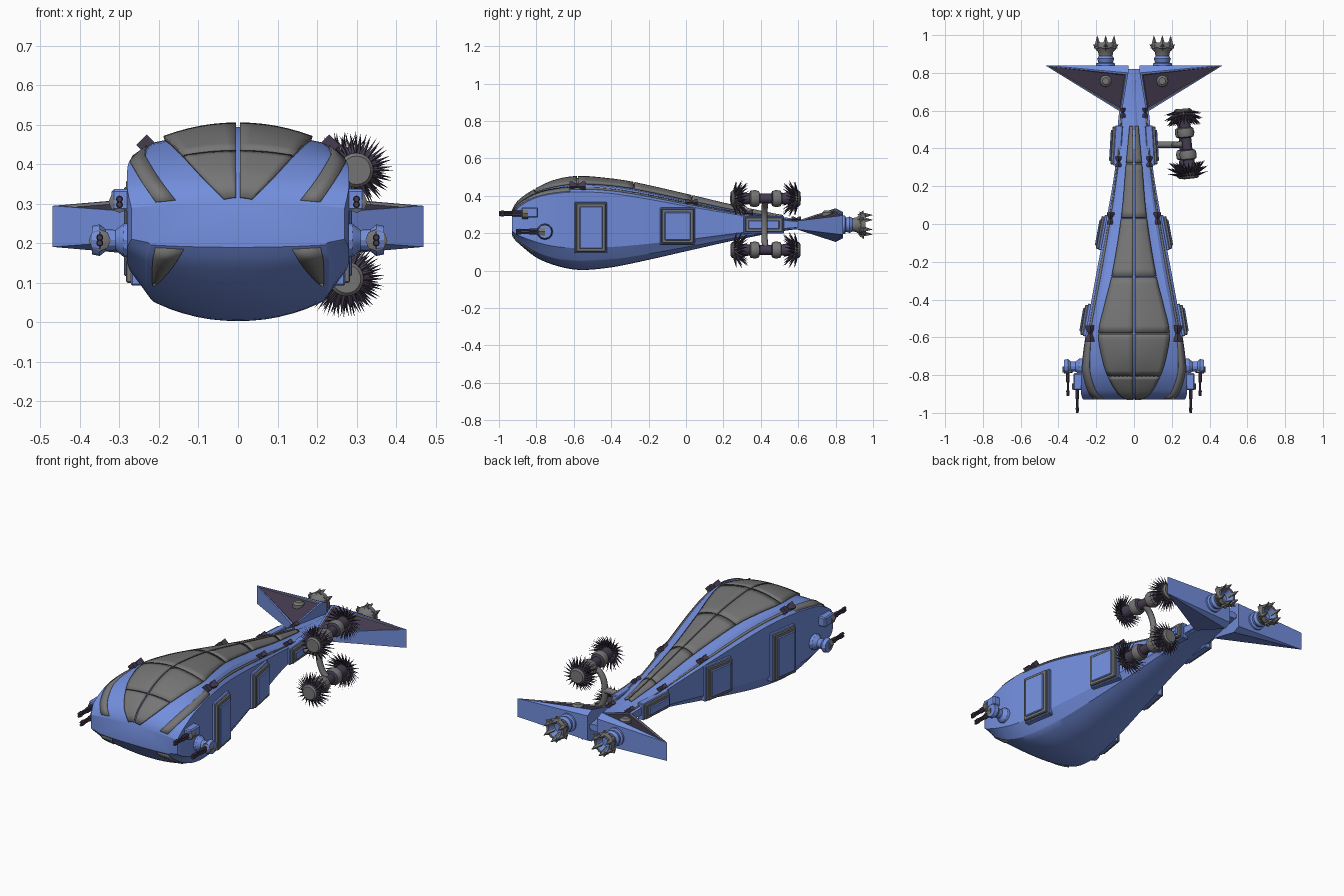
import bpy, bmesh, math
from mathutils import Vector, Matrix

if "Cube" in bpy.data.objects:
    bpy.data.objects.remove(bpy.data.objects["Cube"])

def mat(name, c):
    m = bpy.data.materials.new(name)
    m.diffuse_color = (*c, 1)
    m.use_nodes = True
    m.node_tree.nodes["Principled BSDF"].inputs["Base Color"].default_value = m.diffuse_color
    return m
BLUE = mat("hull blue", (0.17, 0.27, 0.72))
GREY = mat("metal grey", (0.18, 0.18, 0.18))
DARK = mat("dark purple", (0.06, 0.045, 0.08))

def finish(bm, name, mats, solid=0):
    bmesh.ops.recalc_face_normals(bm, faces=bm.faces[:])
    me = bpy.data.meshes.new(name)
    bm.to_mesh(me)
    bm.free()
    ob = bpy.data.objects.new(name, me)
    bpy.context.collection.objects.link(ob)
    for m in mats:
        me.materials.append(m)
    if solid:
        md = ob.modifiers.new("thickness", 'SOLIDIFY')
        md.thickness, md.offset = solid, 0
    return ob

def loft(name, rows, m, solid=0, closed=False):
    bm = bmesh.new()
    vs = [[bm.verts.new(p) for p in r] for r in rows]
    n = len(rows[0])
    for a, b in zip(vs, vs[1:]):
        for i in range(n if closed else n - 1):
            j = (i + 1) % n
            bm.faces.new((a[i], a[j], b[j], b[i]))
    if closed:
        bm.faces.new(vs[0])
        bm.faces.new(vs[-1])
    return finish(bm, name, [m], solid)

def lathe(name, origin, axis, profile, mats, n=16):
    """profile: (distance, radius, material index of the band that starts here)"""
    q = Vector(axis).to_track_quat('Z', 'Y')
    bm = bmesh.new()
    rings = [[bm.verts.new(Vector(origin) + q @ Vector((r * math.cos(k * math.tau / n),
              r * math.sin(k * math.tau / n), a))) for k in range(n)] for a, r, _ in profile]
    for a, b, p in zip(rings, rings[1:], profile):
        for k in range(n):
            f = bm.faces.new((a[k], a[(k + 1) % n], b[(k + 1) % n], b[k]))
            f.material_index = p[2]
    for ring, p in ((rings[0], profile[0]), (rings[-1], profile[-1])):
        bm.faces.new(ring).material_index = p[2]
    return finish(bm, name, mats)

def box(name, c, size, m, rot=0, bevel=0.006):
    bm = bmesh.new()
    bmesh.ops.create_cube(bm, size=1, matrix=Matrix.Translation(c) @ Matrix.Rotation(rot, 4, 'Z')
                          @ Matrix.Diagonal((*size, 1)))
    bmesh.ops.bevel(bm, geom=bm.edges[:], offset=bevel, segments=1, affect='EDGES')
    return finish(bm, name, [m])

def spikes(name, items, m, n=4):
    bm = bmesh.new()
    for base, tip, r in items:
        d = tip - base
        M = Matrix.Translation((base + tip) / 2) @ d.to_track_quat('Z', 'Y').to_matrix().to_4x4()
        bmesh.ops.create_cone(bm, cap_ends=True, segments=n, radius1=r, radius2=0, depth=d.length, matrix=M)
    return finish(bm, name, [m])

# Hull stations: y, half width, keel, side low, side high, rim x, rim z, canopy x, canopy top
ST = [(-.93, .27, .19, .20, .29, .15, .30, .03, .305), (-.90, .28, .15, .17, .335, .185, .35, .08, .36),
      (-.80, .28, .07, .12, .39, .215, .415, .14, .43), (-.70, .272, .028, .09, .412, .22, .442, .17, .475),
      (-.58, .255, .004, .08, .42, .215, .455, .187, .495), (-.43, .23, .013, .085, .415, .19, .45, .155, .485),
      (-.28, .203, .04, .10, .395, .16, .43, .117, .463), (.03, .145, .11, .145, .34, .11, .365, .065, .393),
      (.30, .10, .17, .19, .295, .075, .31, .04, .33), (.60, .078, .222, .226, .262, .045, .268, .014, .274),
      (.82, .03, .225, .23, .255, .02, .26, .008, .265)]

def slope(i, k):
    a, b = ST[max(i - 1, 0)], ST[min(i + 1, len(ST) - 1)]
    return (b[k] - a[k]) / (b[0] - a[0])

def S(y):
    i = max(j for j in range(len(ST) - 1) if ST[j][0] <= y or j == 0)
    a, b = ST[i], ST[i + 1]
    h = b[0] - a[0]
    t = (y - a[0]) / h
    return [(2*t**3 - 3*t*t + 1) * a[k] + (t**3 - 2*t*t + t) * h * slope(i, k)
            + (3*t*t - 2*t**3) * b[k] + (t**3 - t*t) * h * slope(i + 1, k) for k in range(1, 9)]

def span(a, b, n):
    return [a + (b - a) * i / n for i in range(n + 1)]

def canopy_z(s, u):
    edge = s[5] + .15 * (s[7] - s[5])
    return s[7] - (s[7] - edge) * u * u

def belly(s, t):
    return .82 * s[0] * t, s[1] + .6 * (s[2] - s[1]) * t**2.2

def chamfer(y, u, s=None):
    s = s or S(y)
    return Vector((s[0] + (s[4] - s[0]) * u, y, s[3] + (s[5] - s[3]) * u))

def ring(y):
    s = S(y)
    half = [belly(s, i / 6) for i in range(7)]
    half += [(.84 * s[0], half[-1][1] + .006), (s[0], s[2] + .12 * (s[3] - s[2])), (s[0], s[3]), (s[4], s[5])]
    half += [(s[6] * u, canopy_z(s, u)) for u in (1, .75, .5, .25, 0)]
    return [(x, y, z) for x, z in half] + [(-x, y, z) for x, z in half[-2:0:-1]]

loft("hull", [ring(y) for y in span(-.93, -.8, 8) + span(-.78, .82, 48)], BLUE, closed=True)

for sx in (-1, 1):
    # canopy panes, split by the centre spine and cross seams
    seams = [-.93, -.805, -.58, -.28, .03, .32, .52]
    for i, (a, b) in enumerate(zip(seams, seams[1:])):
        rows = []
        for y in span(a + .003, b - .003, 8):
            s = S(y)
            rows.append([(sx * (.005 + (s[6] - .005) * u), y, canopy_z(s, u) + .005) for u in span(0, 1, 6)])
        loft(f"canopy_pane_{i}", rows, GREY, .012)
    # grey bands along the shoulder, wide at the nose and thin behind
    for name, a, b, u0, u1 in (("nose_band", -.925, -.62, (.55, .12), (.98, .75)),
                               ("shoulder_strip", -.62, .6, (.4, .4), (.62, .62))):
        rows = []
        for i, y in enumerate(span(a, b, 24)):
            t = min(1, i / 12)
            rows.append([Vector((sx, 1, 1)) * chamfer(y, p[0] + (p[1] - p[0]) * t) for p in (u0, u1)])
        loft(name, rows, GREY, .01)
    # chin plates under the nose
    rows = []
    for i, y in enumerate(span(-.925, -.8, 6)):
        s = S(y)
        rows.append([(sx * belly(s, t)[0], y, belly(s, t)[1]) for t in (.62 + .05 * i, .94)])
    loft("chin_plate", rows, GREY, .01)
    # side doors: blue base, grey frame, blue panel
    for n, (y0, y1, z0, z1) in enumerate(((-.59, -.43, .10, .36), (-.135, .04, .145, .33), (.315, .515, .205, .285))):
        y, z = (y0 + y1) / 2, (z0 + z1) / 2
        w = S(y)[0]
        rot = math.atan2(S(y0)[0] - S(y1)[0], y1 - y0) * sx
        ly, lz = y1 - y0, z1 - z0
        for part, out, k, m in (("base", .014, .014, BLUE), ("frame", .028, 0, GREY), ("panel", .036, -.034, BLUE)):
            box(f"door_{part}_{n}", (sx * (w + out - .02), y, z), (.04, ly + k, lz + k), m, rot, .004)
    # bow-tie clips on the shoulder
    for y, k in ((-.58, 1), (.03, .75), (.33, .65), (.59, .6)):
        c = chamfer(y, .6) + Vector((0, 0, .008))
        lathe("clip", (sx * c.x, y, c.z), (0, 1, 0), [(-.042 * k, .026 * k, 0), (-.025 * k, .026 * k, 0), (0, .01 * k, 0),
              (.025 * k, .026 * k, 0), (.042 * k, .026 * k, 0)], [DARK], 4)
    # upper and lower nose guns
    box("upper_gun_mount", (sx * .295, -.835, .31), (.05, .09, .055), BLUE)
    lathe("lower_gun_mount", (sx * .26, -.755, .208), (sx, 0, 0), [(0, .045, 0), (.03, .042, 0), (.05, .026, 0),
          (.075, .028, 0), (.09, .04, 0), (.11, .036, 0)], [BLUE], 12)
    for x, y, z, length in ((.30, -.875, .305, .125), (.35, -.785, .208, .125)):
        lathe("gun_collar", (sx * x, y + .03, z), (0, -1, 0), [(0, .028, 0), (.03, .028, 0), (.035, .015, 0)], [GREY], 8)
        for dz in (-.007, .007):
            lathe("gun_barrel", (sx * x, y, z + dz), (0, -1, 0), [(0, .009, 0), (.05, .009, 0), (.055, .006, 0),
                  (length - .03, .006, 0), (length - .025, .009, 0), (length, .007, 0)], [DARK], 8)

    # tail wing: upper face inset with grey frame and dark plate
    bm = bmesh.new()
    pts = [(.065, .59, .022), (.03, .80, .09), (.03, .84, .07), (.47, .84, .052)]
    top = [bm.verts.new((sx * x, y, .243 + h)) for x, y, h in pts]
    bot = [bm.verts.new((sx * x, y, .243 - h)) for x, y, h in pts]
    plate = bm.faces.new((top[0], top[1], top[3]))
    bm.faces.new((top[1], top[2], top[3]))
    bm.faces.new((bot[0], bot[1], bot[3]))
    bm.faces.new((bot[1], bot[2], bot[3]))
    for a, b in ((0, 1), (1, 2), (2, 3), (3, 0)):
        bm.faces.new((top[a], top[b], bot[b], bot[a]))
    bmesh.ops.recalc_face_normals(bm, faces=bm.faces[:])
    bmesh.ops.inset_individual(bm, faces=[plate], thickness=.016, depth=0)
    plate.material_index = 1
    rim = bmesh.ops.inset_individual(bm, faces=[plate], thickness=.009, depth=-.006)
    for f in rim['faces']:
        f.material_index = 1
    plate.material_index = 2
    finish(bm, "tail_wing", [BLUE, GREY, DARK])
    lathe("wing_dome", (sx * .15, .757, .275), (0, 0, 1), [(0, .032, 0), (.035, .03, 0), (.045, .018, 0)], [GREY], 16)

    # engine nozzles with claws
    c = Vector((sx * .15, .83, .245))
    lathe("engine", c, (0, 1, 0), [(0, .05, 0), (.02, .05, 0), (.025, .038, 0), (.045, .045, 0), (.06, .036, 1),
          (.08, .04, 1), (.105, .058, 1), (.13, .055, 1), (.13, .042, 0), (.09, .03, 0)], [BLUE, GREY], 18)
    claws = []
    for k in range(6):
        a = k * math.tau / 6 + math.pi / 6
        d = Vector((math.cos(a), 0, math.sin(a)))
        claws.append((c + d * .048 + Vector((0, .10, 0)), c + d * .052 + Vector((0, .17, 0)), .022))
        claws.append((c + d * .045 + Vector((0, .105, 0)), c + d * .078 + Vector((0, .12, 0)), .02))
    spikes("engine_claws", claws, GREY, 5)

# spiked rollers on the right side only
for p, q in (((.30, .24, .385), (.26, .61, .385)), ((.275, .24, .11), (.255, .61, .11))):
    p, q = Vector(p), Vector(q)
    L, ax = (q - p).length, (q - p).normalized()
    half = [(0, .036, 0), (.008, .044, 0), (.03, .044, 1), (.045, .034, 1), (.10, .03, 0), (.105, .042, 0),
            (.13, .046, 0), (.15, .04, 1), (.155, .026, 1)]
    flip = [(L - a, r, half[max(i - 1, 0)][2]) for i, (a, r, _) in enumerate(half)][::-1]
    lathe("roller_axle", p, ax, half + flip, [GREY, DARK], 20)
    u = ax.cross(Vector((0, 0, 1))).normalized()
    v = u.cross(ax)
    items = []
    for end, d in ((p, ax), (q, -ax)):
        for row, (r, tip) in enumerate(((.097, .03), (.1, .06), (.088, .09))):
            for k in range(22):
                a = (k + row / 3) * math.tau / 22
                o = u * math.cos(a) + v * math.sin(a)
                items.append((end + d * (.016 + .012 * row) + o * .036, end + d * tip + o * r, .0065))
    spikes("roller_spikes", items, DARK)

# curved arm carrying the rollers
cu = bpy.data.curves.new("roller_arm", 'CURVE')
cu.dimensions = '3D'
cu.bevel_depth, cu.bevel_resolution = .017, 3
cu.use_fill_caps = True
for path in (((.278, .425, .37), (.235, .42, .33), (.215, .42, .25), (.23, .42, .17), (.262, .425, .12)),
             ((.07, .42, .25), (.15, .42, .25), (.22, .42, .25))):
    sp = cu.splines.new('BEZIER')
    sp.bezier_points.add(len(path) - 1)
    for b, co in zip(sp.bezier_points, path):
        b.co = co
        b.handle_left_type = b.handle_right_type = 'AUTO'
cu.materials.append(GREY)
bpy.context.collection.objects.link(bpy.data.objects.new("roller_arm", cu))

# smooth shading with crisp edges
bpy.ops.object.select_all(action='DESELECT')
for ob in bpy.context.scene.objects:
    if ob.type == 'MESH':
        ob.select_set(True)
        bpy.context.view_layer.objects.active = ob
bpy.ops.object.shade_smooth_by_angle(angle=math.radians(28))
